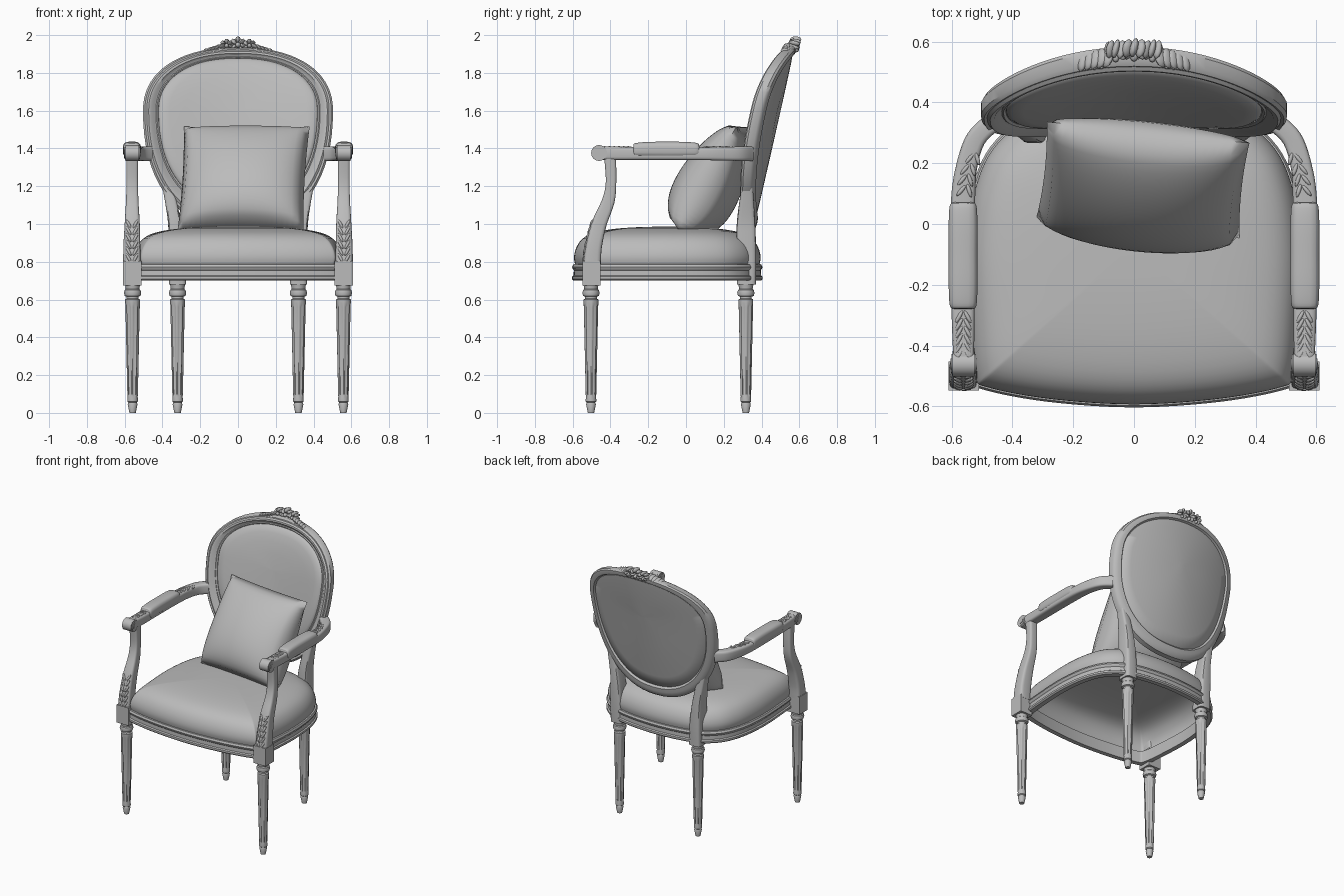
import bpy, bmesh, math
from mathutils import Vector, Matrix, Euler

cube = bpy.data.objects.get("Cube")
if cube:
    bpy.data.objects.remove(cube, do_unlink=True)

grey = bpy.data.materials.new("plain grey")
grey.use_nodes = True
grey.diffuse_color = (0.5, 0.5, 0.5, 1)
grey.node_tree.nodes["Principled BSDF"].inputs["Base Color"].default_value = (0.5, 0.5, 0.5, 1)


def finish(name, bm, mirror=False, angle=35):
    """Turn a bmesh into a smooth-shaded object, optionally mirrored in x."""
    bmesh.ops.recalc_face_normals(bm, faces=bm.faces)
    mesh = bpy.data.meshes.new(name)
    bm.to_mesh(mesh)
    bm.free()
    mesh.materials.append(grey)
    ob = bpy.data.objects.new(name, mesh)
    bpy.context.scene.collection.objects.link(ob)
    if mirror:
        ob.modifiers.new("Mirror", 'MIRROR').use_mirror_merge = False
    bpy.ops.object.select_all(action='DESELECT')
    ob.select_set(True)
    bpy.context.view_layer.objects.active = ob
    bpy.ops.object.shade_smooth_by_angle(angle=math.radians(angle))


def loft(bm, rings, cap_start=True, loop=False):
    """Skin a series of closed rings."""
    rows = [[bm.verts.new(p) for p in r] for r in rings]
    n = len(rows[0])
    for a, b in zip(rows, rows[1:] + rows[:1] if loop else rows[1:]):
        for i in range(n):
            j = (i + 1) % n
            bm.faces.new((a[i], a[j], b[j], b[i]))
    if not loop:
        if cap_start:
            bm.faces.new(rows[0])
        bm.faces.new(rows[-1])


def spline(pts, steps, closed=False):
    """Catmull-Rom interpolation of tuples of any size."""
    n, out = len(pts), []
    for i in range(n if closed else n - 1):
        q = [pts[k % n] if closed else pts[max(0, min(n - 1, k))] for k in range(i - 1, i + 3)]
        for s in range(steps):
            t = s / steps
            out.append(tuple(b + t / 2 * (c - a + t * (2*a - 5*b + 4*c - d + t * (3*(b - c) + d - a)))
                             for a, b, c, d in zip(*q)))
    return out if closed else out + [pts[-1]]


def power(v, e):
    return math.copysign(abs(v) ** e, v)


def sweep(bm, pts, ref, steps=5, n=16, square=0.4):
    """Sweep a rounded rectangle along x, y, z, half width, half depth points."""
    path = spline(pts, steps)
    rings = []
    for i, p in enumerate(path):
        a, b = path[max(i - 1, 0)], path[min(i + 1, len(path) - 1)]
        t = (Vector(b[:3]) - Vector(a[:3])).normalized()
        side = t.cross(Vector(ref)).normalized()
        up = side.cross(t)
        angles = [2 * math.pi * (k + 0.5) / n for k in range(n)]
        rings.append([Vector(p[:3]) + side * p[3] * power(math.cos(g), square)
                      + up * p[4] * power(math.sin(g), square) for g in angles])
    loft(bm, rings)


def box(bm, centre, size):
    m = Matrix.Translation(centre) @ Matrix.Diagonal((*size, 1))
    bmesh.ops.create_cube(bm, size=1, matrix=m)


def blob(bm, centre, size, rot=(0, 0, 0)):
    m = Matrix.LocRotScale(Vector(centre), Euler(rot), Vector(size))
    bmesh.ops.create_uvsphere(bm, u_segments=10, v_segments=6, radius=1, matrix=m)


# Legs: turned and fluted, with rings at the neck and a small foot
def leg(name, x, y):
    profile = [(0, .017, 0), (.045, .026, 0), (.055, .022, 0), (.06, .028, 0), (.07, .028, 0),
               (.085, .027, 0), (.1, .028, 1), (.56, .038, 1), (.58, .039, 0), (.6, .039, 0),
               (.605, .031, 0), (.615, .031, 0), (.62, .042, 0), (.635, .046, 0), (.65, .042, 0),
               (.655, .036, 0), (.67, .038, 0), (.7, .044, 0)]
    bm = bmesh.new()
    n = 32
    rings = []
    for z, r, flute in profile:
        radii = [r * (.84 if flute and k % 4 > 1 else 1) for k in range(n)]
        rings.append([(x + q * math.cos(math.tau * k / n), y + q * math.sin(math.tau * k / n), z)
                      for k, q in enumerate(radii)])
    loft(bm, rings)
    finish(name, bm, True)


leg("front_legs", .558, -.503)
leg("back_legs", .32, .317)

# Square blocks above the legs
bm = bmesh.new()
box(bm, (.56, -.5, .74), (.1, .096, .13))
finish("front_corner_blocks", bm, True)

# Seat outline, shared by rail and cushion
half = [(.28, -.585), (.49, -.546), (.53, -.51), (.55, -.35), (.56, -.1), (.532, .12),
        (.455, .275), (.3, .37)]
outline = spline([(0, -.603)] + half + [(0, .405)] + [(-x, y) for x, y in reversed(half)], 6, True)


def seat_ring(inset, z):
    return [(x * (1 - inset / .53), -.1 + (y + .1) * (1 - inset / .5), z) for x, y in outline]


rail = [(.008, .70), (0, .708), (0, .722), (.008, .728), (.009, .755), (.003, .762), (0, .772),
        (.006, .786), (.03, .79), (.04, .786), (.04, .70)]
bm = bmesh.new()
loft(bm, [seat_ring(i, z) for i, z in rail], loop=True)
finish("seat_rail", bm)

dome = spline([(.016, .785), (.01, .825), (.022, .875), (.055, .922), (.115, .954), (.22, .974), (.36, .984), (.49, .986)], 3)
bm = bmesh.new()
loft(bm, [seat_ring(i, z) for i, z in dome], cap_start=False)
finish("seat_cushion", bm, angle=60)


# Oval back, raked and bowed
def back_point(x, z, d):
    return (x, .34 + .225 * (z - 1) - .41 * x * x + d, z)


def back_ring(inset, d, n=72):
    ring = []
    for k in range(n):
        a = math.tau * k / n
        x = (.503 - inset) * power(math.cos(a), .88)
        rise = (.335 if math.sin(a) > 0 else .63) * (1 - inset / .48)
        ring.append(back_point(x, 1.6 + rise * power(math.sin(a), .9), d))
    return ring


frame = [(0, -.015), (0, .022), (.01, .034), (.03, .036), (.05, .034), (.062, .015), (.085, -.01),
         (.082, -.03), (.074, -.034), (.068, -.028), (.06, -.03), (.045, -.042), (.03, -.042),
         (.02, -.03), (.01, -.03)]
bm = bmesh.new()
loft(bm, [back_ring(i, d) for i, d in frame], loop=True)
finish("back_frame", bm)

bm = bmesh.new()
loft(bm, [back_ring(i, d) for i, d in
          [(.075, -.01), (.084, -.03), (.1, -.043), (.14, -.053), (.22, -.063), (.33, -.068), (.47, -.07)]])
finish("back_upholstery", bm, angle=60)

bm = bmesh.new()
loft(bm, [back_ring(i, d) for i, d in [(.058, .01), (.062, .023), (.12, .025), (.3, .026), (.47, .026)]])
finish("back_rear_panel", bm, angle=60)

# Stiles joining the back legs to the oval
bm = bmesh.new()
sweep(bm, [(.32, .32, .68, .046, .05), (.322, .32, .8, .044, .052), (.328, .318, .92, .04, .052),
           (.338, .318, 1.02, .034, .048), (.36, .322, 1.14, .03, .036), (.385, .325, 1.23, .022, .028)],
      (0, 1, 0))
finish("back_stiles", bm, True)

# Arm supports curving up and back from the front blocks
bm = bmesh.new()
sweep(bm, [(.562, -.497, .79, .046, .047), (.562, -.488, .88, .045, .043), (.56, -.46, 1.0, .04, .04),
           (.56, -.412, 1.12, .033, .034), (.56, -.397, 1.22, .031, .028), (.56, -.402, 1.36, .032, .032)],
      (0, 1, 0))
finish("arm_supports", bm, True)

# Arm rails sweeping inward to the back
bm = bmesh.new()
sweep(bm, [(.56, -.45, 1.375, .034, .036), (.562, -.3, 1.373, .038, .034), (.564, -.1, 1.372, .04, .033),
           (.562, .08, 1.372, .04, .034), (.55, .19, 1.372, .035, .036), (.52, .28, 1.372, .033, .038),
           (.465, .335, 1.372, .032, .04)], (0, 0, 1))
finish("arm_rails", bm, True)

# Scrolled hand ends: a short roll with round bosses
bm = bmesh.new()
for width, radius in ((.072, .042), (.08, .032), (.086, .018)):
    m = Matrix.Translation((.56, -.46, 1.376)) @ Matrix.Rotation(math.pi / 2, 4, 'Y')
    bmesh.ops.create_cone(bm, cap_ends=True, segments=24, radius1=radius, radius2=radius, depth=width, matrix=m)
finish("arm_scrolls", bm, True)

# Upholstered arm pads
bm = bmesh.new()
sweep(bm, [(.562, -.28, 1.392, .03, .022), (.562, -.268, 1.392, .044, .036), (.562, -.2, 1.394, .048, .041),
           (.562, -.1, 1.394, .048, .042), (.562, 0, 1.394, .048, .041), (.562, .06, 1.392, .044, .036),
           (.562, .072, 1.392, .03, .022)], (0, 0, 1), square=.6)
finish("arm_pads", bm, True, 60)

# Carved leaves on the supports, scrolls and rear of the arms
bm = bmesh.new()
for i in range(6):
    for s in (-1, 1):
        z = .82 + .036 * i
        blob(bm, (.561 + s * .018, -.538 + .0012 * (i * 2) ** 1.5, z), (.008, .009, .028), (-.2, s * .5, 0))
        blob(bm, (.561 + s * .014, -.43 + .025 * i, 1.405), (.007, .025, .007), (0, 0, s * .5))
for i in range(4):
    for s in (-1, 1):
        blob(bm, (.555 - .003 * i * i + s * .013, .11 + .035 * i, 1.405), (.007, .024, .007), (0, 0, .2 + s * .5))
finish("carved_leaves", bm, True, 60)

# Carved flower crest on the top of the back
bm = bmesh.new()
lean = -.25
for x, z, r in ((0, 1.948, .036), (.06, 1.943, .03), (-.06, 1.943, .03)):
    y = back_point(x, z, .02)[1]
    blob(bm, (x, y - .02, z), (r * .4, .02, r * .4), (lean, 0, 0))
    for k in range(7):
        a = math.tau * k / 7 + math.pi / 2
        dx, dz = r * .75 * math.cos(a), r * .75 * math.sin(a)
        blob(bm, (x + dx, y + dz * .25, z + dz), (r * .52, .032, r * .36), (lean, -a, 0))
for s in (-1, 1):
    for i in range(5):
        x = s * (.09 + .02 * i)
        z = 1.938 - .006 * i
        y = back_point(x, z, 0)[1]
        blob(bm, (x, y, z), (.026 - .002 * i, .034, .012), (lean, s * .7, 0))
        blob(bm, (x, y - .018, z - .018), (.022, .018, .009), (lean, s * -.3, 0))
finish("crest_carving", bm, angle=60)

# Loose square pillow leaning on the back, fuller towards its base
N = 24
bm = bmesh.new()
bmesh.ops.create_grid(bm, x_segments=N, y_segments=N, size=1)
geom = bmesh.ops.duplicate(bm, geom=bm.verts[:] + bm.edges[:] + bm.faces[:])["geom"]
rear = {v for v in geom if isinstance(v, bmesh.types.BMVert)}
place = Matrix.LocRotScale(Vector((.03, .145, 1.243)), Euler((math.radians(-30), 0, math.radians(-6))), None)
for v in bm.verts:
    u, w = v.co.x, v.co.y
    puff = (max(0, 1 - u * u) * max(0, 1 - w * w)) ** .4
    puff *= .165 - .055 * w if v in rear else .035 * w - .168
    v.co = place @ Vector((.335 * u * (1 - .03 * (1 - w * w)), puff,
                           .315 * w * (1 - .02 * (1 - u * u))))
bmesh.ops.remove_doubles(bm, verts=bm.verts, dist=.0005)
finish("loose_pillow", bm, angle=70)
